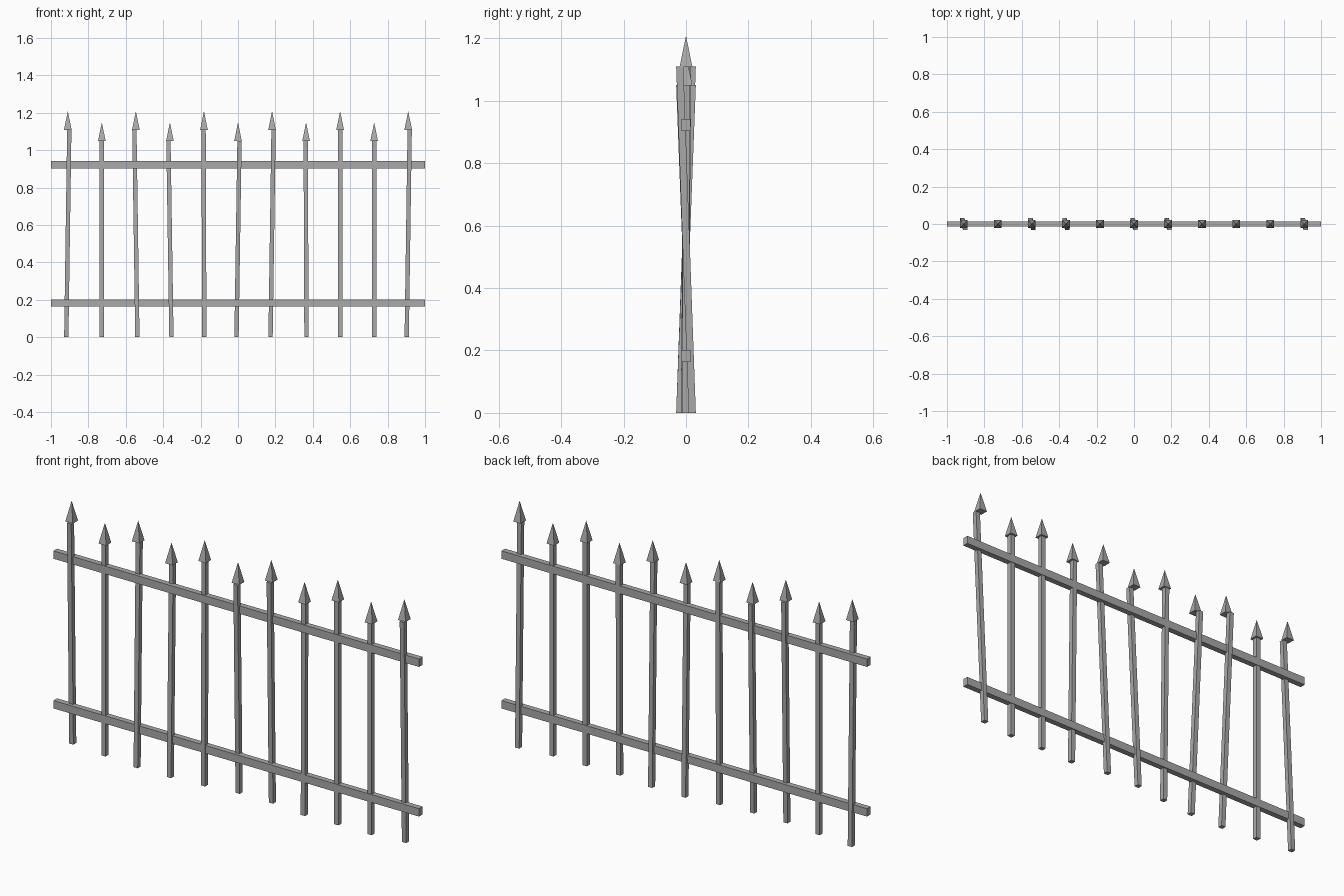
import bpy, bmesh
from mathutils import Vector

if "Cube" in bpy.data.objects:
    bpy.data.objects.remove(bpy.data.objects["Cube"])

iron = bpy.data.materials.new("grey_iron")
iron.diffuse_color = (0.4, 0.4, 0.4, 1)
iron.use_nodes = True
iron.node_tree.nodes["Principled BSDF"].inputs["Base Color"].default_value = iron.diffuse_color


def prism(name, bottom, top, half_bottom, half_top):
    """Four-sided bar or pyramid between two centres, (x, y) half sizes."""
    bm = bmesh.new()
    corners = [(-1, -1), (1, -1), (1, 1), (-1, 1)]

    def ring(c, h):
        return [bm.verts.new(Vector(c) + Vector((sx * h[0], sy * h[1], 0)))
                for sx, sy in corners]

    low = ring(bottom, half_bottom)
    bm.faces.new(low[::-1])
    if half_top:
        high = ring(top, half_top)
        bm.faces.new(high)
        for i in range(4):
            j = (i + 1) % 4
            bm.faces.new((low[i], low[j], high[j], high[i]))
    else:
        tip = bm.verts.new(top)
        for i in range(4):
            bm.faces.new((low[i], low[(i + 1) % 4], tip))
    mesh = bpy.data.meshes.new(name)
    bm.to_mesh(mesh)
    bm.free()
    mesh.materials.append(iron)
    obj = bpy.data.objects.new(name, mesh)
    bpy.context.collection.objects.link(obj)
    return obj


# Horizontal rails
for name, z0, z1 in (("lower_rail", 0.163, 0.202), ("upper_rail", 0.903, 0.942)):
    prism(name, (0, 0, z0), (0, 0, z1), (1, 0.014), (1, 0.014))

# Alternating tall and short pickets, each leaning slightly about its middle
leans = [1, 0, -1, -1, -0.25, 1, 1, -0.25, 0, 0, 1]
shaft = (0.0115, 0.0115)
for i, lean in enumerate(leans):
    x = (i - 5) * 0.182
    height = 1.11 if i % 2 == 0 else 1.05
    dx, dy = 0.008 * lean, -0.02 * lean
    prism(f"picket_{i + 1}", (x - dx, -dy, 0), (x + dx, dy, height), shaft, shaft)
    # Upright pyramid spike
    prism(f"spike_{i + 1}", (x, 0, height - 0.002), (x, 0, height + 0.098),
          (0.0205, 0.0205), None)
